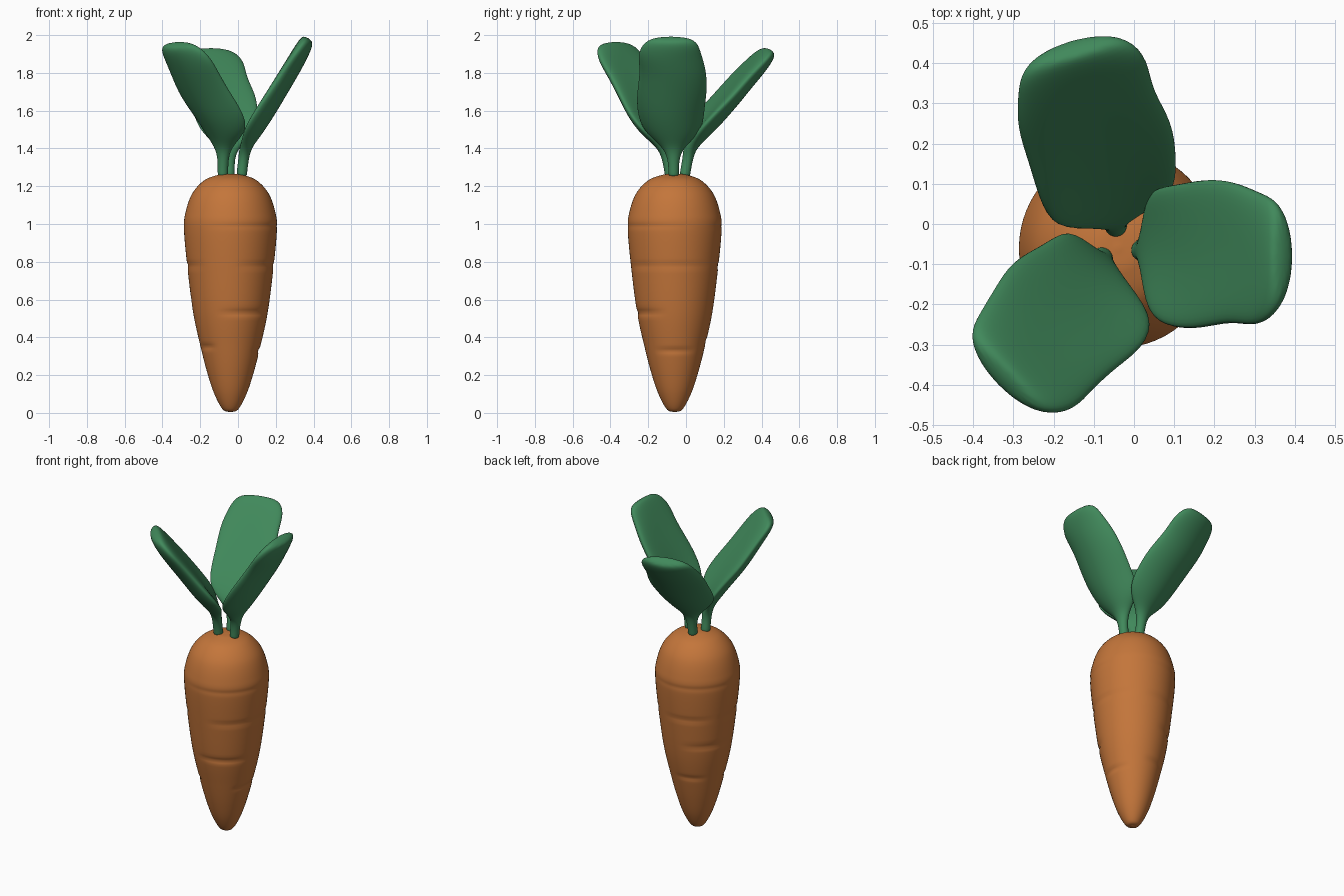
import bpy, bmesh, math
from mathutils import Vector

if "Cube" in bpy.data.objects:
    bpy.data.objects.remove(bpy.data.objects["Cube"])


def material(name, col):
    m = bpy.data.materials.new(name)
    m.diffuse_color = (*col, 1)
    m.use_nodes = True
    m.node_tree.nodes["Principled BSDF"].inputs["Base Color"].default_value = m.diffuse_color
    return m


ORANGE = material("carrot orange", (0.55, 0.18, 0.043))
GREEN = material("leaf green", (0.052, 0.25, 0.105))


def finish(bm, name, mat):
    bmesh.ops.recalc_face_normals(bm, faces=bm.faces)
    for f in bm.faces:
        f.smooth = True
    me = bpy.data.meshes.new(name)
    bm.to_mesh(me)
    bm.free()
    me.materials.append(mat)
    ob = bpy.data.objects.new(name, me)
    bpy.context.collection.objects.link(ob)
    return ob


def skin(bm, rings):
    # join closed rings of points into a capped tube
    vs = [[bm.verts.new(p) for p in ring] for ring in rings]
    n = len(vs[0])
    for a, b in zip(vs, vs[1:]):
        for i in range(n):
            j = (i + 1) % n
            bm.faces.new((a[i], a[j], b[j], b[i]))
    bm.faces.new(vs[0][::-1])
    bm.faces.new(vs[-1])


def spline(pts, steps):
    # smooth curve through the profile points
    P = [Vector(p) for p in pts]
    P = [P[0] * 2 - P[1]] + P + [P[-1] * 2 - P[-2]]
    out = []
    for k in range(1, len(P) - 2):
        a, b, c, d = P[k - 1:k + 3]
        for s in range(steps):
            t = s / steps
            out.append(0.5 * (2 * b + (c - a) * t + (2 * a - 5 * b + 4 * c - d) * t * t
                              + (3 * b - a - 3 * c + d) * t ** 3))
    return out + [P[-2]]


# carrot root: lathe profile (radius, height) with short creases
PROFILE = [(0.006, 0.004), (0.042, 0.02), (0.085, 0.10), (0.122, 0.21), (0.158, 0.35),
           (0.197, 0.53), (0.228, 0.77), (0.246, 0.97), (0.238, 1.06), (0.203, 1.16),
           (0.14, 1.23), (0.065, 1.26), (0.006, 1.266)]
# crease: height, middle angle, half span in degrees, depth
CREASES = [(0.53, -62, 50, 0.010), (0.78, 0, 55, 0.005), (0.78, -55, 30, 0.005),
           (0.33, 0, 45, 0.007), (0.35, 215, 28, 0.007), (0.78, 195, 40, 0.006),
           (0.60, 140, 45, 0.007), (0.78, 110, 40, 0.006), (0.99, -50, 75, 0.003),
           (0.99, 120, 75, 0.003), (0.38, 110, 35, 0.006)]


def crease_depth(z, deg):
    d = 0
    for h, mid, span, depth in CREASES:
        da = abs((deg - mid + 180) % 360 - 180)
        if da < span:
            d += depth * math.cos(da / span * math.pi / 2) * math.exp(-((z - h) / 0.014) ** 2)
    return d


rings = []
for r, z in spline(PROFILE, 14):
    ring = []
    for i in range(64):
        deg = i * 360 / 64
        rr = r - crease_depth(z, deg)
        a = math.radians(deg)
        ring.append((-0.04 + rr * math.cos(a), -0.06 + rr * 1.01 * math.sin(a), z))
    rings.append(ring)
bm = bmesh.new()
skin(bm, rings)
finish(bm, "carrot_root", ORANGE)

# leaf sections: half width, half thickness, cupping
SECTIONS = [(0.028, 0.028, 0), (0.029, 0.029, 0), (0.030, 0.028, 0), (0.060, 0.034, 0.01),
            (0.165, 0.042, 0.055), (0.186, 0.048, 0.055), (0.194, 0.050, 0.042),
            (0.182, 0.050, 0.035), (0.176, 0.048, 0.025), (0.148, 0.042, 0.012),
            (0.085, 0.028, 0)]


def leaf(name, base, start, tip, az):
    base, start, tip = Vector(base), Vector(start), Vector(tip)
    up = Vector((0, 0, 1))
    neck = base.lerp(start, 0.4)
    neck.z = 1.41
    path = [base, base + up * 0.02, base.lerp(neck, 0.6), neck]
    path += [start.lerp(tip, t) for t in (0, 0.2, 0.42, 0.64, 0.82, 0.95, 1.0)]
    a = math.radians(az)
    side = Vector((-math.sin(a), math.cos(a), 0))
    rings = []
    for k, (p, (w, th, cup)) in enumerate(zip(path, SECTIONS)):
        tan = (path[min(k + 1, len(path) - 1)] - path[max(k - 1, 0)]).normalized()
        nrm = tan.cross(side).normalized()
        if nrm.z < 0:
            nrm = -nrm
        # gentle waviness of the two edges
        wave = 0.012 * math.sin(k * 2.1 + az) if 4 < k < 9 else 0
        ring = []
        for i in range(12):
            q = i * math.tau / 12
            c, s = math.cos(q), math.sin(q)
            ring.append(p + side * (w * c + wave) + nrm * (th * s + cup * (c * c - 0.4)))
        rings.append(ring)
    bm = bmesh.new()
    skin(bm, rings)
    ob = finish(bm, name, GREEN)
    sub = ob.modifiers.new("smooth", "SUBSURF")
    sub.levels = sub.render_levels = 2


# three leaves on stalks, spreading outwards
leaf("leaf_right", (0.02, -0.065, 1.25), (0.06, -0.07, 1.48), (0.372, -0.08, 1.985), 0)
leaf("leaf_back", (-0.045, -0.005, 1.25), (-0.055, 0.055, 1.48), (-0.15, 0.44, 1.92), 106)
leaf("leaf_left", (-0.08, -0.085, 1.25), (-0.075, -0.14, 1.48), (-0.325, -0.385, 1.955), 224)
